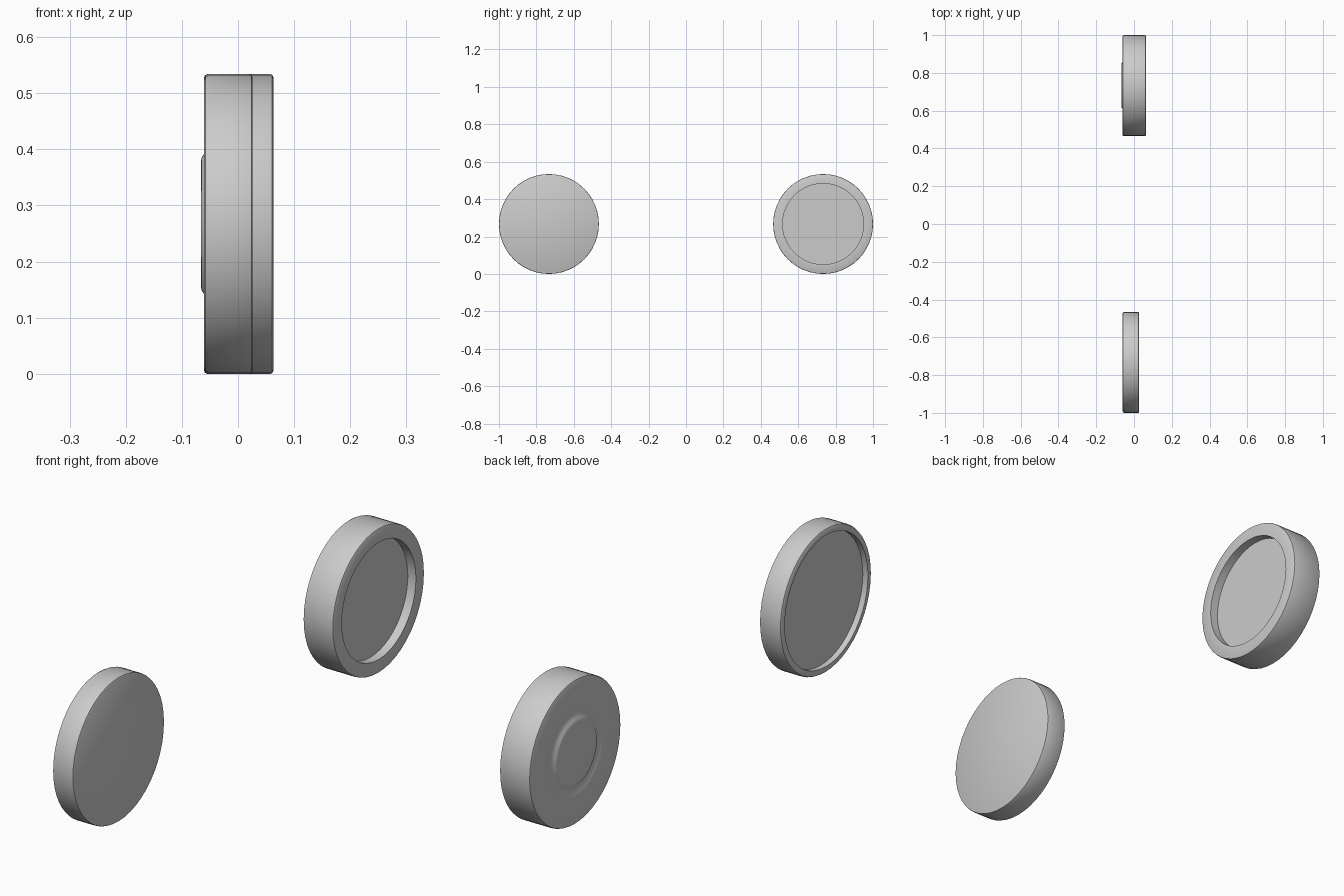
import bpy, bmesh, math

if "Cube" in bpy.data.objects:
    bpy.data.objects.remove(bpy.data.objects["Cube"])

SIDES = 48
R = 0.267          # disc radius, also the height of both centres
Y = 0.733          # distance of each disc from the middle


def lathe(name, y, profile):
    """Spin (x, radius) points round an axis parallel to x."""
    bm = bmesh.new()
    rings = []
    for x, r in profile:
        if r == 0:
            rings.append([bm.verts.new((x, 0, 0))])
        else:
            rings.append([bm.verts.new((x, r * math.cos(a), r * math.sin(a)))
                          for a in (2 * math.pi * i / SIDES for i in range(SIDES))])
    for a, b in zip(rings, rings[1:]):
        for i in range(SIDES):
            j = (i + 1) % SIDES
            if len(a) == 1:
                bm.faces.new((a[0], b[j], b[i]))
            elif len(b) == 1:
                bm.faces.new((a[i], a[j], b[0]))
            else:
                bm.faces.new((a[i], a[j], b[j], b[i]))
    bmesh.ops.recalc_face_normals(bm, faces=bm.faces)
    mesh = bpy.data.meshes.new(name)
    bm.to_mesh(mesh)
    bm.free()
    ob = bpy.data.objects.new(name, mesh)
    ob.location = (0, y, R)
    bpy.context.collection.objects.link(ob)
    bpy.context.view_layer.objects.active = ob
    ob.select_set(True)
    bpy.ops.object.shade_smooth_by_angle(angle=math.radians(35))
    ob.select_set(False)
    return ob


# Shallow lid: plain outer face, stepped rim and recess on the inner face
lathe("lid", -Y, [
    (0.026, 0), (0.026, R - 0.005), (0.024, R - 0.001), (0.021, R),
    (-0.052, R), (-0.058, R - 0.003), (-0.061, R - 0.009),
    (-0.061, 0.243), (-0.040, 0.243), (-0.040, 0)])

# Deeper cap: recessed on one face, grooved central boss on the other
lathe("cap", Y, [
    (0.030, 0), (0.030, 0.2165), (0.063, 0.2165),
    (0.063, R - 0.005), (0.061, R - 0.001), (0.058, R),
    (-0.055, R), (-0.059, R - 0.002), (-0.061, R - 0.007),
    (-0.061, 0.165), (-0.058, 0.155), (-0.056, 0.145), (-0.057, 0.135),
    (-0.061, 0.124), (-0.065, 0.118), (-0.066, 0.112), (-0.066, 0)])
